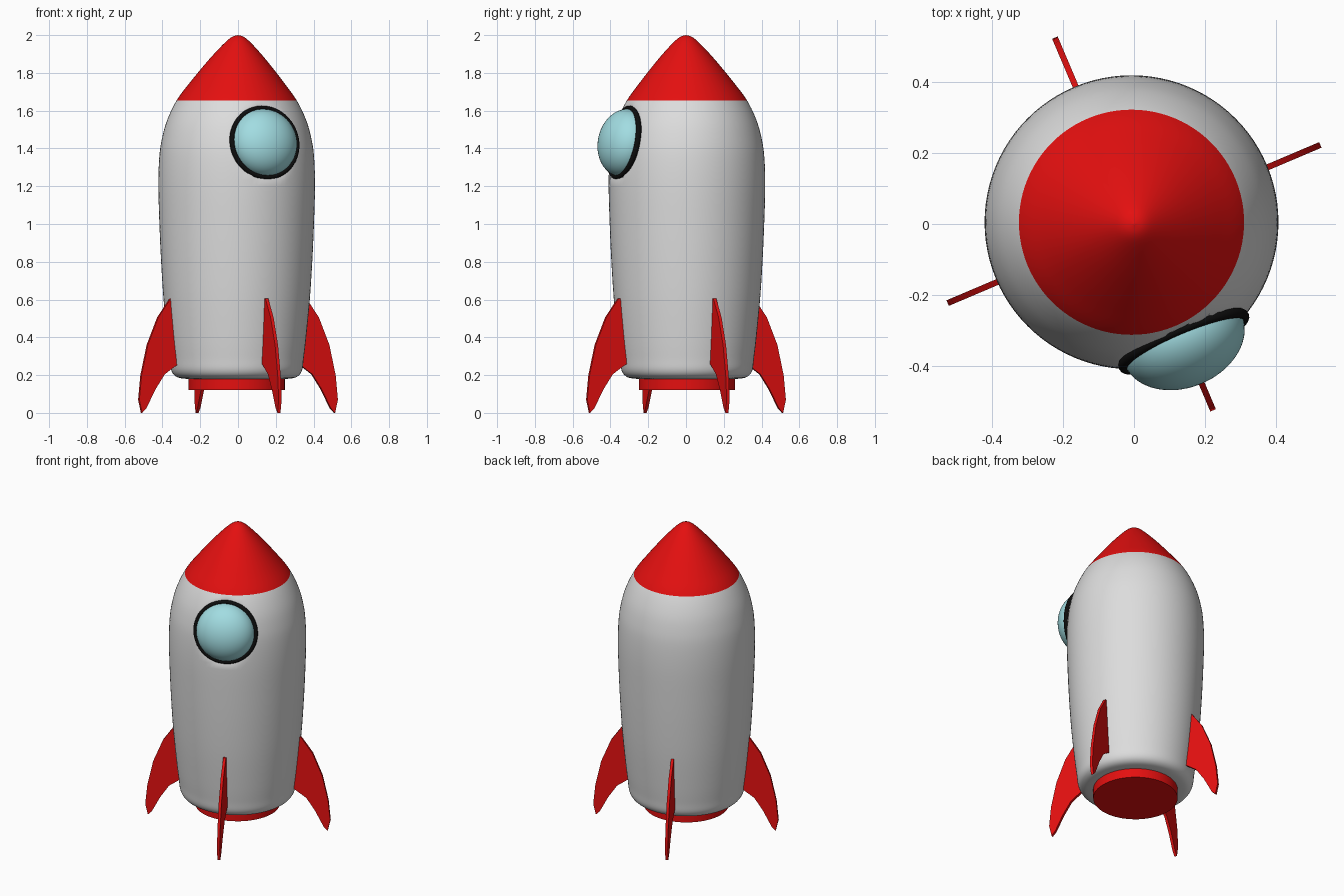
import bpy, bmesh, math
from mathutils import Vector, Matrix

if "Cube" in bpy.data.objects:
    bpy.data.objects.remove(bpy.data.objects["Cube"])


def material(name, rgb):
    m = bpy.data.materials.new(name)
    m.diffuse_color = (*rgb, 1)
    m.use_nodes = True
    m.node_tree.nodes["Principled BSDF"].inputs["Base Color"].default_value = m.diffuse_color
    return m


WHITE = material("light grey", (0.72, 0.72, 0.72))
RED = material("red", (0.78, 0.005, 0.005))
BLACK = material("black", (0.004, 0.004, 0.004))
GLASS = material("pale blue", (0.36, 0.72, 0.76))

OFFSET = Vector((-0.007, 0.005, 0))     # hull sits slightly off the fin axis
TURN = math.radians(23)                 # fins and window are turned about z
NOSE_Z = 1.655

# Window frame: faces outward and tilts up a little
out = Vector((math.sin(TURN), -math.cos(TURN), 0))
tilt = math.radians(11)
normal = out * math.cos(tilt) + Vector((0, 0, math.sin(tilt)))
centre = out * 0.355 + Vector((0, 0, 1.43))
window_frame = Matrix.Translation(centre) @ normal.to_track_quat('Z', 'Y').to_matrix().to_4x4()


def finish(name, bm, mats, angle=40):
    bmesh.ops.remove_doubles(bm, verts=bm.verts, dist=1e-5)
    bmesh.ops.recalc_face_normals(bm, faces=bm.faces)
    mesh = bpy.data.meshes.new(name)
    bm.to_mesh(mesh)
    bm.free()
    for m in mats:
        mesh.materials.append(m)
    ob = bpy.data.objects.new(name, mesh)
    bpy.context.collection.objects.link(ob)
    bpy.ops.object.select_all(action='DESELECT')
    ob.select_set(True)
    bpy.context.view_layer.objects.active = ob
    bpy.ops.object.shade_smooth_by_angle(angle=math.radians(angle))
    return ob


def smooth_path(pts, steps):
    """Catmull-Rom curve through the points."""
    p = [Vector(q) for q in pts]
    p = [p[0]] + p + [p[-1]]
    res = []
    for i in range(1, len(p) - 2):
        a, b, c, d = p[i - 1:i + 3]
        for k in range(steps):
            t = k / steps
            res.append(0.5 * (2 * b + (c - a) * t + (2 * a - 5 * b + 4 * c - d) * t * t
                              + (3 * b - a - 3 * c + d) * t ** 3))
    return res + [p[-1]]


def lathe(profile, segs, closed=False):
    bm = bmesh.new()
    rings = [[bm.verts.new((r * math.cos(2 * math.pi * s / segs),
                            r * math.sin(2 * math.pi * s / segs), z))
              for s in range(segs)] for r, z in profile]
    pairs = list(zip(rings, rings[1:]))
    if closed:
        pairs.append((rings[-1], rings[0]))
    for lo, hi in pairs:
        for s in range(segs):
            n = (s + 1) % segs
            bm.faces.new((lo[s], lo[n], hi[n], hi[s]))
    bmesh.ops.remove_doubles(bm, verts=bm.verts, dist=1e-5)
    return bm


# Hull with red nose, flattened where the window sits
hull_profile = [(0.2, 0.18), (0.275, 0.181), (0.32, 0.192), (0.346, 0.225), (0.355, 0.29),
                (0.368, 0.4), (0.387, 0.6), (0.4, 0.8), (0.409, 1.0), (0.4145, 1.2),
                (0.41, 1.35), (0.396, 1.45), (0.368, 1.55), (0.3175, NOSE_Z)]
nose_profile = [(0.3175, NOSE_Z), (0.248, 1.75), (0.168, 1.85), (0.107, 1.92),
                (0.058, 1.97), (0.028, 1.992), (0, 2.0)]
bm = lathe(smooth_path(hull_profile + nose_profile[1:], 5), 96)
for f in bm.faces:
    f.material_index = int(f.calc_center_median().z > NOSE_Z)
to_window = window_frame.inverted()
for v in bm.verts:
    v.co += OFFSET * min(1, (2.0 - v.co.z) / 0.3)
    q = to_window @ v.co
    rho = math.hypot(q.x, q.y)
    if rho < 0.25 and q.z > -0.1:
        q.z = min(q.z, 2 * max(0, rho - 0.185))
        v.co = window_frame @ q
finish("hull", bm, [WHITE, RED], 60)

# Engine base
bm = lathe([(0, 0.12), (0.255, 0.12), (0.255, 0.185), (0, 0.185)], 64)
bmesh.ops.translate(bm, verts=bm.verts, vec=OFFSET)
finish("engine_base", bm, [RED])

# Window rim
rim = [(0.186 + 0.013 * math.cos(a), 0.004 + 0.015 * math.sin(a))
       for a in (2 * math.pi * i / 12 for i in range(12))]
bm = lathe(rim, 64, closed=True)
bm.transform(window_frame)
finish("window_rim", bm, [BLACK])

# Domed window glass
dome = [(0.18 * math.cos(a), 0.132 * math.sin(a))
        for a in (math.pi / 2 * i / 14 for i in range(15))]
bm = lathe(dome, 64)
bm.transform(window_frame)
finish("window_glass", bm, [GLASS], 60)

# Four swept fins
fin_outline = [(0.33, 0.605), (0.391, 0.605), (0.462, 0.505), (0.522, 0.36), (0.558, 0.2),
               (0.571, 0.07), (0.555, 0.0), (0.53, 0.025), (0.478, 0.125),
               (0.424, 0.205), (0.36, 0.25), (0.33, 0.265)]
for i in range(4):
    bm = bmesh.new()
    face = bm.faces.new([bm.verts.new((r, -0.0085, z)) for r, z in fin_outline])
    side = bmesh.ops.extrude_face_region(bm, geom=[face])["geom"]
    bmesh.ops.translate(bm, vec=(0, 0.017, 0),
                        verts=[g for g in side if isinstance(g, bmesh.types.BMVert)])
    bm.transform(Matrix.Rotation(TURN + i * math.pi / 2, 4, 'Z'))
    finish(f"fin_{i + 1}", bm, [RED], 30)
